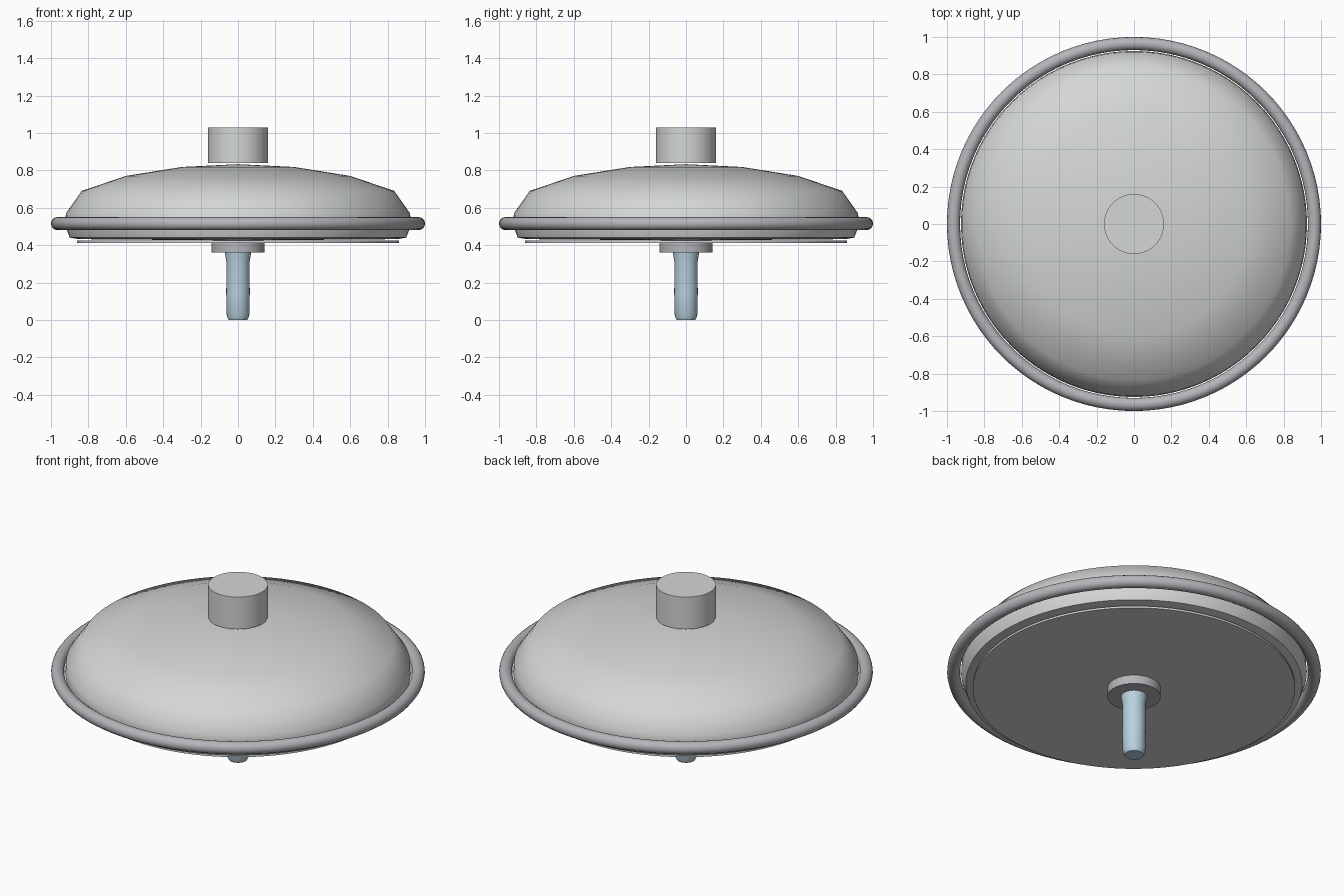
import bpy, bmesh, math

if "Cube" in bpy.data.objects:
    bpy.data.objects.remove(bpy.data.objects["Cube"])


def material(name, rgb):
    m = bpy.data.materials.new(name)
    m.diffuse_color = (*rgb, 1)
    m.use_nodes = True
    m.node_tree.nodes["Principled BSDF"].inputs["Base Color"].default_value = m.diffuse_color
    return m


shell_grey = material("shell grey", (0.66, 0.68, 0.66))
steel_grey = material("steel grey", (0.46, 0.46, 0.49))
pale_blue = material("pale blue", (0.48, 0.64, 0.74))


def lathe(name, profile, mat, segments=96, closed=False, angle=35):
    """Spin an (radius, height) profile around the z axis."""
    bm = bmesh.new()
    verts = [bm.verts.new((r, 0, z)) for r, z in profile]
    edges = [bm.edges.new(p) for p in zip(verts, verts[1:])]
    if closed:
        edges.append(bm.edges.new((verts[-1], verts[0])))
    bmesh.ops.spin(bm, geom=verts + edges, cent=(0, 0, 0), axis=(0, 0, 1),
                   angle=2 * math.pi, steps=segments, use_duplicate=False)
    bmesh.ops.remove_doubles(bm, verts=bm.verts, dist=0.0005)
    bmesh.ops.recalc_face_normals(bm, faces=bm.faces)
    mesh = bpy.data.meshes.new(name)
    bm.to_mesh(mesh)
    bm.free()
    mesh.materials.append(mat)
    ob = bpy.data.objects.new(name, mesh)
    bpy.context.collection.objects.link(ob)
    bpy.ops.object.select_all(action='DESELECT')
    bpy.context.view_layer.objects.active = ob
    ob.select_set(True)
    bpy.ops.object.shade_smooth_by_angle(angle=math.radians(angle))
    return ob


def cylinder(name, radius, low, high, mat):
    return lathe(name, [(0, low), (radius, low), (radius, high), (0, high)], mat)


# Shallow domed body with a turned-in underside
lathe("dome_body", [(0, 0.833), (0.30, 0.818), (0.60, 0.77), (0.835, 0.69),
                    (0.92, 0.57), (0.925, 0.51), (0.90, 0.44),
                    (0.85, 0.432), (0, 0.425)], shell_grey, angle=60)

# Round rim ring
rim = [(0.965 + 0.035 * math.cos(a), 0.515 + 0.035 * math.sin(a))
       for a in (2 * math.pi * i / 16 for i in range(16))]
lathe("rim_ring", rim, steel_grey, closed=True)

# Top knob, floating just above the dome crown
cylinder("top_knob", 0.16, 0.84, 1.03, shell_grey)

# Thin base plate and shaft collar
cylinder("base_plate", 0.862, 0.412, 0.424, shell_grey)
cylinder("shaft_collar", 0.143, 0.36, 0.412, steel_grey)

# Shaft with a flared top and chamfered tip
lathe("shaft", [(0, 0), (0.05, 0), (0.06, 0.02), (0.063, 0.14),
                (0.062, 0.31), (0.07, 0.36), (0, 0.36)], pale_blue, segments=48)
